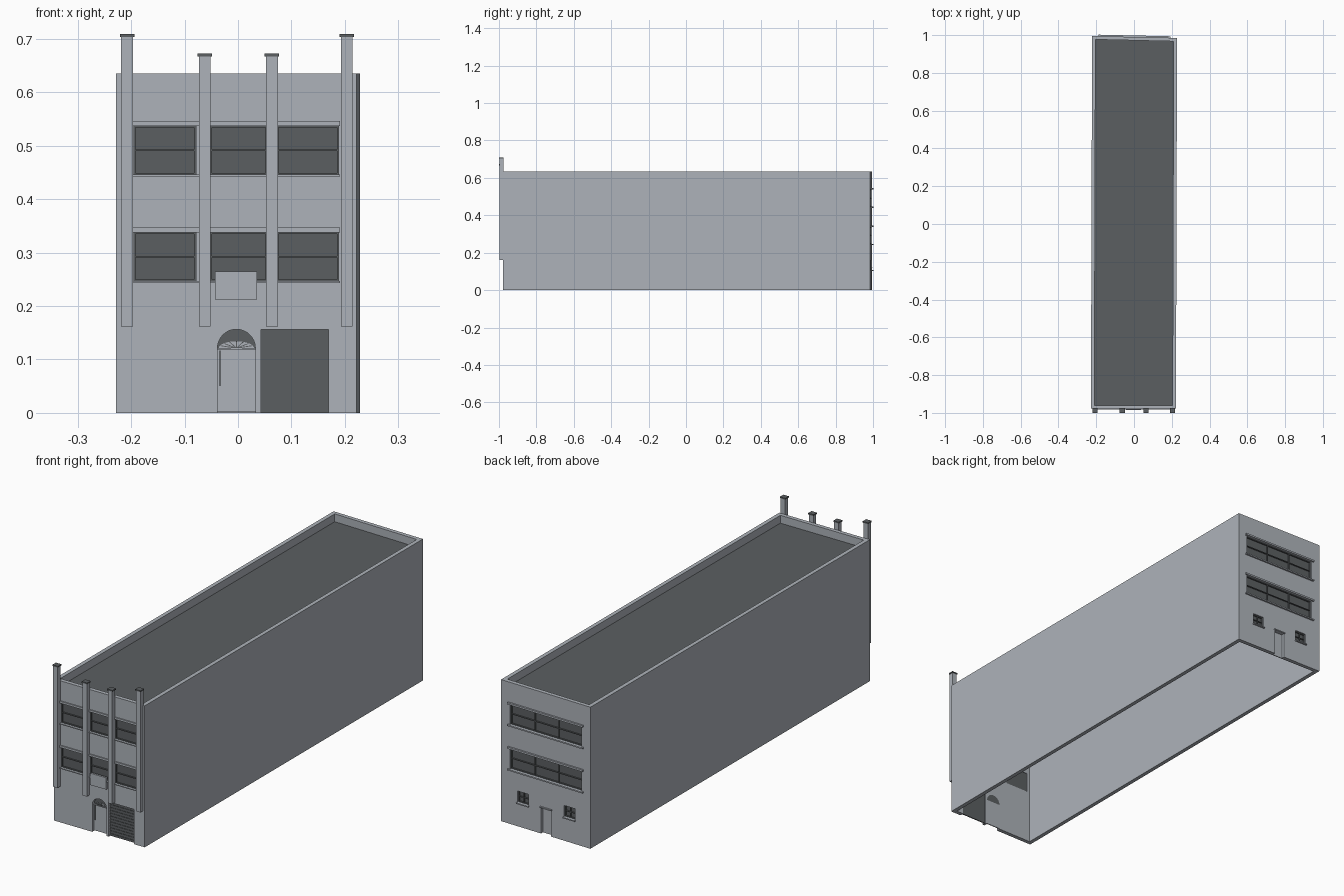
import bpy, bmesh, math

if "Cube" in bpy.data.objects:
    bpy.data.objects.remove(bpy.data.objects["Cube"])


def material(name, r, g, b):
    m = bpy.data.materials.new(name)
    m.use_nodes = True
    m.diffuse_color = (r, g, b, 1)
    m.node_tree.nodes["Principled BSDF"].inputs["Base Color"].default_value = (r, g, b, 1)
    return m


LIGHT = material("pale grey wall", 0.42, 0.45, 0.49)
DARK = material("dark grey", 0.105, 0.114, 0.12)

# Footprint: the rear wall is slightly skewed
FRONT_Y = -0.978
FOOT = [(-0.228, FRONT_Y), (0.222, FRONT_Y), (0.228, 0.985), (-0.222, 0.995)]
HEIGHT, ROOF, WALL = 0.635, 0.6, 0.018


def place(side, x, d, z):
    """Point at distance d outside the front or back wall."""
    if side == "front":
        return (x, FRONT_Y - d, z)
    return (x, 0.99 - 0.022 * x + d, z)


def rect(x0, x1, z0, z1):
    return [(x0, z0), (x1, z0), (x1, z1), (x0, z1)]


def half_round(cx, cz, rx, rz, n=16):
    return [(cx + rx * math.cos(math.pi * i / n), cz + rz * math.sin(math.pi * i / n))
            for i in range(n + 1)]


def finish(name, bm, mat):
    bmesh.ops.recalc_face_normals(bm, faces=bm.faces)
    mesh = bpy.data.meshes.new(name)
    bm.to_mesh(mesh)
    bm.free()
    if mat:
        mesh.materials.append(mat)
    ob = bpy.data.objects.new(name, mesh)
    bpy.context.collection.objects.link(ob)
    return ob


def prisms(name, side, profiles, d0, d1, mat):
    """Extrude each (x, z) outline from depth d0 to d1."""
    bm = bmesh.new()
    for prof in profiles:
        a = [bm.verts.new(place(side, x, d0, z)) for x, z in prof]
        b = [bm.verts.new(place(side, x, d1, z)) for x, z in prof]
        bm.faces.new(a)
        bm.faces.new(b)
        for i in range(len(a)):
            j = (i + 1) % len(a)
            bm.faces.new((a[i], a[j], b[j], b[i]))
    return finish(name, bm, mat)


def inset(pts, t):
    signs = [(1, 1), (-1, 1), (-1, -1), (1, -1)]
    return [(x + sx * t, y + sy * t) for (x, y), (sx, sy) in zip(pts, signs)]


# Hollow wall shell, open at the bottom
bm = bmesh.new()
rings = [[bm.verts.new((x, y, z)) for x, y in pts]
         for pts, z in ((FOOT, 0), (FOOT, HEIGHT),
                        (inset(FOOT, WALL), HEIGHT), (inset(FOOT, WALL), 0))]
for k in range(4):
    p, q = rings[k], rings[(k + 1) % 4]
    for i in range(4):
        j = (i + 1) % 4
        bm.faces.new((p[i], p[j], q[j], q[i]))
walls = finish("walls", bm, LIGHT)

# Flat roof sunk behind the parapet
bm = bmesh.new()
low, high = [[bm.verts.new((x, y, z)) for x, y in inset(FOOT, WALL - 0.002)]
             for z in (ROOF - 0.012, ROOF)]
bm.faces.new(low)
bm.faces.new(high)
for i in range(4):
    j = (i + 1) % 4
    bm.faces.new((low[i], low[j], high[j], high[i]))
finish("roof", bm, DARK)

# Opening outlines
FLOORS = [(0.247, 0.338), (0.446, 0.537)]
BAYS = [(-0.195, -0.079), (-0.052, 0.054), (0.073, 0.188)]
front_windows = [(a, b, lo, hi) for lo, hi in FLOORS for a, b in BAYS]
back_windows = [(-0.178, 0.182, lo, hi) for lo, hi in FLOORS]
small_windows = [(0.09, 0.145, 0.108, 0.158), (-0.145, -0.09, 0.108, 0.158)]
DOOR_X, DOOR_R, SPRING = -0.003, 0.0355, 0.121
garage = rect(0.043, 0.169, -0.01, 0.156)
entrance = [(DOOR_X - DOOR_R, -0.01), (DOOR_X + DOOR_R, -0.01)] + \
    half_round(DOOR_X, SPRING, DOOR_R, DOOR_R)
rear_door = rect(-0.024, 0.027, -0.01, 0.117)

# Cut the openings
for side, holes in (
        ("front", [rect(*w) for w in front_windows] + [garage, entrance]),
        ("back", [rect(*w) for w in back_windows + small_windows] + [rear_door])):
    cutter = prisms(side + "_cutter", side, holes, 0.03, -0.05, None)
    cutter.hide_render = True
    mod = walls.modifiers.new(side + "_openings", "BOOLEAN")
    mod.operation = "DIFFERENCE"
    mod.solver = "EXACT"
    mod.object = cutter
    bpy.context.view_layer.objects.active = walls
    bpy.ops.object.modifier_apply(modifier=mod.name)
    bpy.data.objects.remove(cutter)


def glazing(name, side, windows, columns, rows):
    """Dark panes with a border and glazing bars."""
    bars, w = [], 0.0015
    for x0, x1, z0, z1 in windows:
        for i in range(columns + 1):
            x = x0 + w + (x1 - x0 - 2 * w) * i / columns
            bars.append(rect(x - w, x + w, z0, z1))
        for i in range(rows + 1):
            z = z0 + w + (z1 - z0 - 2 * w) * i / rows
            bars.append(rect(x0, x1, z - w, z + w))
    prisms(name + "_glass", side, [rect(*v) for v in windows], -0.012, -0.016, DARK)
    prisms(name + "_bars", side, bars, -0.006, -0.012, DARK)


glazing("front_window", "front", front_windows, 1, 2)
glazing("back_window", "back", back_windows, 3, 2)
glazing("small_window", "back", small_windows, 2, 2)

# Lintels and sills
front_trim, back_trim = [], []
for lo, hi in FLOORS:
    front_trim += [rect(-0.197, 0.191, hi, hi + 0.009), rect(-0.197, 0.191, lo - 0.004, lo)]
    back_trim += [rect(-0.188, 0.192, hi, hi + 0.008), rect(-0.188, 0.192, lo - 0.006, lo)]
back_trim += [rect(a - 0.003, b + 0.003, lo - 0.005, lo) for a, b, lo, hi in small_windows]
prisms("front_lintels_and_sills", "front", front_trim, -0.004, 0.005, LIGHT)
prisms("back_lintels_and_sills", "back", back_trim, -0.004, 0.008, LIGHT)

# Pilasters with dark caps rising above the parapet
for i, (x, top) in enumerate([(-0.2075, 0.703), (-0.062, 0.667),
                              (0.0635, 0.667), (0.2035, 0.703)]):
    prisms(f"pilaster_{i + 1}", "front", [rect(x - 0.011, x + 0.011, 0.162, top)],
           0.02, -0.001, LIGHT)
    prisms(f"pilaster_cap_{i + 1}", "front",
           [rect(x - 0.0135, x + 0.0135, top, top + 0.006)], 0.022, -0.003, DARK)

# Blank panel over the entrance
prisms("entrance_panel", "front", [rect(-0.043, 0.036, 0.212, 0.265)], 0.008, -0.001, LIGHT)

# Garage shutter with slats
prisms("garage_shutter", "front", [rect(0.043, 0.169, 0, 0.156)], -0.012, -0.016, DARK)
prisms("garage_slats", "front",
       [rect(0.043, 0.169, 0.013 * k + 0.001, 0.013 * k + 0.011) for k in range(12)],
       -0.010, -0.012, DARK)

# Entrance door, transom and fanlight
left, right = DOOR_X - DOOR_R, DOOR_X + DOOR_R
prisms("entrance_door", "front", [rect(left, right, 0.002, SPRING)], -0.014, -0.018, LIGHT)
prisms("door_pull", "front", [rect(left + 0.0035, left + 0.0055, 0.05, 0.117)],
       -0.011, -0.014, DARK)
prisms("door_transom", "front", [rect(left, right, SPRING - 0.003, SPRING)],
       -0.009, -0.014, LIGHT)
prisms("fanlight_glass", "front", [half_round(DOOR_X, SPRING, DOOR_R, DOOR_R)],
       -0.014, -0.018, DARK)
prisms("fanlight_fan", "front", [half_round(DOOR_X, SPRING, 0.033, 0.013)],
       -0.012, -0.014, LIGHT)
spokes = []
for k in range(1, 8):
    a = math.pi * k / 8
    x, z = DOOR_X + 0.032 * math.cos(a), SPRING + 0.0125 * math.sin(a)
    px, pz = 0.0008 * math.sin(a), 0.0008 * math.cos(a)
    spokes.append([(DOOR_X - px, SPRING + pz), (DOOR_X + px, SPRING - pz),
                   (x + px, z - pz), (x - px, z + pz)])
prisms("fanlight_spokes", "front", spokes, -0.010, -0.012, DARK)

# Rear door set back in its opening
prisms("rear_door", "back", [rect(-0.024, 0.027, 0, 0.117)], -0.014, -0.018, LIGHT)
prisms("rear_door_lintel", "back", [rect(-0.028, 0.031, 0.117, 0.122)], -0.002, 0.006, LIGHT)
